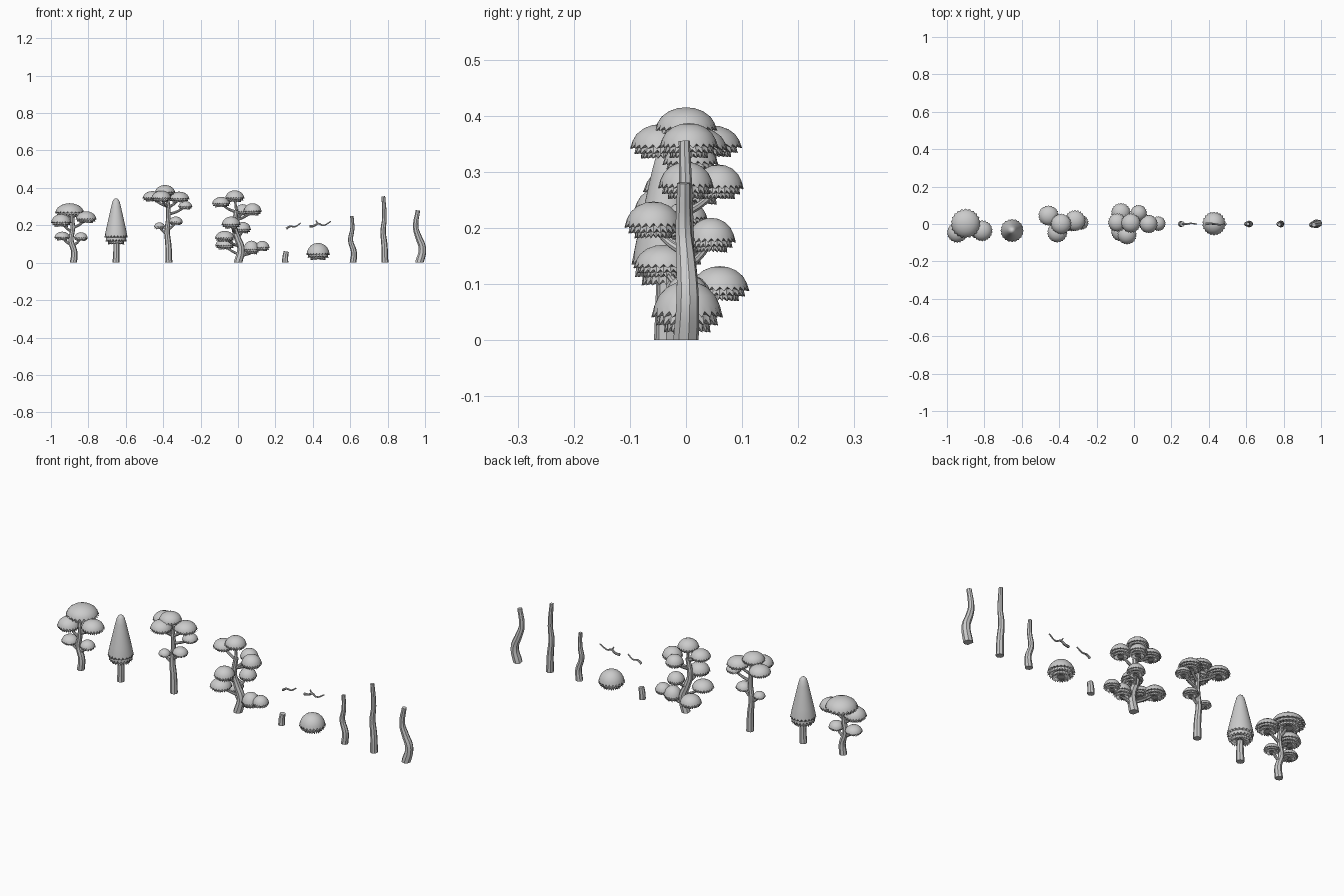
import bpy, bmesh, math
from mathutils import Vector

if "Cube" in bpy.data.objects:
    bpy.data.objects.remove(bpy.data.objects["Cube"])

# Foliage profiles: (radius, height, spike radius offset, spike height offset)
PUFF = [(.28, .97, 0, 0), (.55, .88, 0, 0), (.78, .72, 0, 0), (.91, .53, 0, 0),
        (.91, .42, .09, -.12), (.80, .36, 0, 0), (.78, .27, .09, -.12), (.62, .2, 0, 0),
        (.58, .14, .07, -.12), (.3, .1, 0, 0)]
CONE = [(.16, .985, 0, 0), (.29, .94, 0, 0), (.42, .82, 0, 0), (.62, .6, 0, 0),
        (.82, .38, 0, 0), (.92, .26, 0, 0), (.93, .2, .07, -.04), (.86, .16, 0, 0),
        (.84, .12, .07, -.05), (.68, .08, 0, 0), (.64, .05, .07, -.04), (.3, .04, 0, 0)]


def smooth(ob, angle=40):
    bpy.ops.object.select_all(action='DESELECT')
    ob.select_set(True)
    bpy.context.view_layer.objects.active = ob
    bpy.ops.object.shade_smooth_by_angle(angle=math.radians(angle))


def foliage(name, x, y, r, z0, z1, profile=PUFF, spikes=22):
    """Turned dome with rows of leaf spikes around its lower edge."""
    n, h = spikes * 2, z1 - z0
    bm = bmesh.new()
    top = bm.verts.new((x, y, z1))
    rings = []
    for k, (pr, pz, dr, dz) in enumerate(profile):
        ring = []
        for i in range(n):
            s = (i + k // 2) % 2
            a = 2 * math.pi * i / n
            rr = r * (pr + dr * s)
            ring.append(bm.verts.new((x + rr * math.cos(a), y + rr * math.sin(a),
                                      z0 + h * (pz + dz * s))))
        rings.append(ring)
    bot = bm.verts.new((x, y, z0 + h * profile[-1][1]))
    for i in range(n):
        j = (i + 1) % n
        bm.faces.new((top, rings[0][i], rings[0][j]))
        bm.faces.new((bot, rings[-1][j], rings[-1][i]))
        for a, b in zip(rings, rings[1:]):
            bm.faces.new((a[i], b[i], b[j], a[j]))
    me = bpy.data.meshes.new(name)
    bm.to_mesh(me)
    bm.free()
    ob = bpy.data.objects.new(name, me)
    bpy.context.collection.objects.link(ob)
    smooth(ob)


def limb(name, pts, r0, r1, grounded=False):
    """Tapered bent tube through the points."""
    cu = bpy.data.curves.new(name, 'CURVE')
    cu.dimensions = '3D'
    cu.bevel_depth, cu.bevel_resolution, cu.resolution_u = 1, 2, 5
    cu.use_fill_caps = True
    sp = cu.splines.new('BEZIER')
    sp.bezier_points.add(len(pts) - 1)
    for i, (b, p) in enumerate(zip(sp.bezier_points, pts)):
        b.co = p
        b.handle_left_type = b.handle_right_type = 'AUTO'
        b.radius = r0 + (r1 - r0) * i / (len(pts) - 1)
    ob = bpy.data.objects.new(name, cu)
    bpy.context.collection.objects.link(ob)
    bpy.ops.object.select_all(action='DESELECT')
    ob.select_set(True)
    bpy.context.view_layer.objects.active = ob
    bpy.ops.object.convert(target='MESH')
    ob = bpy.context.object
    if grounded:
        for v in ob.data.vertices:
            if v.co.z < .004:
                v.co.z = 0
    smooth(ob)


def trunk(name, bx, by, shape, r0, r1):
    pts = [Vector((bx + dx, by + dy, z)) for dx, dy, z in shape]
    limb(name, pts, r0, r1, True)
    return pts


def at_height(pts, z):
    for a, b in zip(pts, pts[1:]):
        if z <= b.z:
            return a.lerp(b, max(0, (z - a.z) / (b.z - a.z)))
    return pts[-1]


def tree(name, pts, crowns):
    for i, (x, y, r, z0, z1) in enumerate(crowns):
        foliage(f"{name}_foliage_{i}", x, y, r, z0, z1)
        end = Vector((x, y, z0 + .35 * (z1 - z0)))
        start = at_height(pts, max(.03, z0 - .025))
        mid = start.lerp(end, .55) - Vector((0, 0, .006))
        limb(f"{name}_branch_{i}", [start, mid, end], .008, .005)


# Three trunk shapes shared by trees and bare trunks
SHORT = [(0, 0, 0), (.005, 0, .055), (-.013, 0, .12), (-.004, 0, .18), (-.006, 0, .25)]
TALL = [(0, 0, 0), (-.002, 0, .09), (-.009, 0, .17), (-.002, 0, .24), (-.008, -.003, .355)]
BENT = [(0, 0, 0), (.016, .003, .075), (-.006, 0, .14), (-.02, -.004, .19), (-.008, -.004, .28)]

# Small round tree
p = trunk("round_tree_trunk", -.88, -.038, SHORT, .019, .01)
tree("round_tree", p, [(-.9, .003, .08, .24, .318), (-.945, -.045, .056, .19, .26),
                       (-.812, -.036, .057, .21, .275), (-.94, -.04, .043, .118, .166),
                       (-.84, -.04, .038, .115, .163)])

# Cone tree
trunk("cone_tree_trunk", -.652, -.035, [(0, 0, 0), (.002, 0, .06), (0, 0, .14)], .019, .015)
foliage("cone_tree_foliage", -.652, -.035, .062, .095, .345, CONE, 20)

# Tall tree
p = trunk("tall_tree_trunk", -.37, 0, TALL, .019, .01)
tree("tall_tree", p, [(-.39, 0, .056, .355, .415), (-.457, .045, .055, .325, .383),
                      (-.41, -.045, .055, .322, .385), (-.315, .018, .057, .32, .38),
                      (-.282, .008, .039, .283, .33), (-.333, 0, .039, .2, .247),
                      (-.42, -.005, .03, .178, .216)])

# Bent tree with many clumps
p = trunk("bent_tree_trunk", 0, 0, BENT, .023, .012)
tree("bent_tree", p, [(-.017, .005, .053, .323, .387), (-.09, .008, .05, .295, .352),
                      (.078, 0, .05, .25, .318), (.025, .058, .045, .25, .313),
                      (-.037, -.058, .052, .18, .247), (.026, .045, .044, .155, .218),
                      (-.07, -.04, .054, .11, .17), (-.07, .06, .053, .068, .132),
                      (.072, .004, .045, .043, .118), (.13, .002, .04, .06, .117)])

# Stump
limb("stump", [(.252, 0, 0), (.253, 0, .03), (.258, 0, .06)], .017, .014, True)

# Loose twigs
limb("small_twig", [(.258, 0, .182), (.28, 0, .195), (.302, .003, .192), (.335, 0, .212)],
     .006, .003)
limb("forked_twig", [(.382, 0, .195), (.405, .002, .197), (.43, 0, .209), (.455, -.003, .2),
                     (.497, 0, .221)], .007, .003)
limb("forked_twig_side", [(.43, 0, .207), (.423, 0, .215), (.416, 0, .226)], .005, .003)

# Bush
foliage("bush", .428, .002, .064, .012, .106)

# Bare trunks
trunk("short_trunk", .615, 0, SHORT, .018, .009)
trunk("tall_trunk", .785, 0, TALL, .019, .01)
trunk("bent_trunk", .97, 0, BENT, .023, .012)
